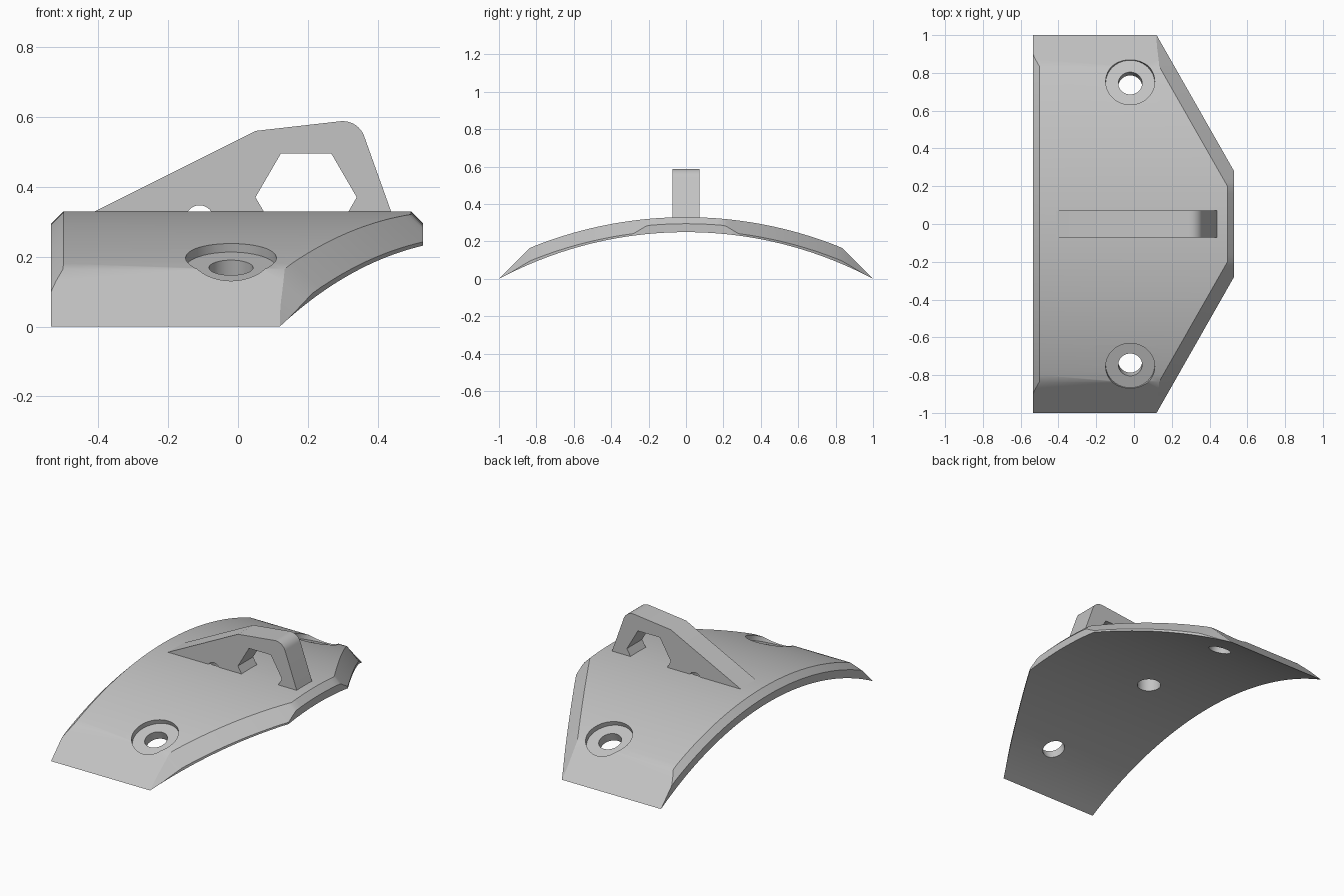
import bpy, bmesh, math
from mathutils import Vector, Matrix

if "Cube" in bpy.data.objects:
    bpy.data.objects.remove(bpy.data.objects["Cube"], do_unlink=True)

grey = bpy.data.materials.new("plain_grey")
grey.use_nodes = True
GREY = (0.55, 0.55, 0.55, 1)
grey.diffuse_color = GREY
grey.node_tree.nodes["Principled BSDF"].inputs["Base Color"].default_value = GREY

CENTRE_Z, R_IN, R_OUT = -1.875, 2.125, 2.205   # common centre of both arcs
BACK_X, FRONT_X = -0.535, 0.53
EDGE, BEVEL = 0.035, 0.07                      # straight and slanted chamfers
NX, NY, REACH = 0.869, 0.495, 0.599            # slanted side: NX*x + NY*|y| = REACH


def make_object(name, bm):
    bmesh.ops.recalc_face_normals(bm, faces=bm.faces)
    mesh = bpy.data.meshes.new(name)
    bm.to_mesh(mesh)
    bm.free()
    obj = bpy.data.objects.new(name, mesh)
    bpy.context.collection.objects.link(obj)
    mesh.materials.append(grey)
    return obj


def prism(name, points, half):
    """Extrude an x-z outline evenly about y = 0."""
    bm = bmesh.new()
    face = bm.faces.new([bm.verts.new((x, -half, z)) for x, z in points])
    out = bmesh.ops.extrude_face_region(bm, geom=[face])
    moved = [v for v in out["geom"] if isinstance(v, bmesh.types.BMVert)]
    bmesh.ops.translate(bm, verts=moved, vec=(0, 2 * half, 0))
    return make_object(name, bm)


def cylinder(name, radius, start, end, axis, base):
    """Cylinder running along axis between two distances from base."""
    bm = bmesh.new()
    axis = Vector(axis).normalized()
    place = Matrix.Translation(Vector(base) + axis * (start + end) / 2)
    turn = axis.to_track_quat("Z", "Y").to_matrix().to_4x4()
    bmesh.ops.create_cone(bm, cap_ends=True, segments=48, radius1=radius,
                          radius2=radius, depth=end - start, matrix=place @ turn)
    return make_object(name, bm)


def cut(obj, cutter, keep=False):
    cutter.hide_render = True
    mod = obj.modifiers.new("cut", "BOOLEAN")
    mod.operation = "DIFFERENCE"
    mod.solver = "EXACT"
    mod.object = cutter
    bpy.context.view_layer.objects.active = obj
    bpy.ops.object.modifier_apply(modifier=mod.name)
    if not keep:
        bpy.data.objects.remove(cutter, do_unlink=True)


def arc(radius, y):
    return CENTRE_Z + math.sqrt(radius * radius - y * y)


def section(y):
    """Cross-section of the curved plate at one y, as x-z points."""
    a = abs(y)
    low = arc(R_IN, y)
    top = min(arc(R_OUT, y), 1 - a)
    trimmed = arc(R_OUT, y) - top
    h = max(0, EDGE - trimmed)
    side_x = (REACH - NY * a) / NX
    if side_x > FRONT_X:
        end_x = FRONT_X
        start_x = min(FRONT_X - EDGE, side_x - BEVEL / NX)
        drop = max(EDGE, BEVEL - (side_x - FRONT_X) * NX)
    else:
        end_x = side_x
        drop = min(max(0, BEVEL - 0.7 * trimmed), top - low)
        start_x = side_x - drop / NX
    return [(BACK_X, low), (BACK_X, top - h), (BACK_X + h, top),
            (start_x, top), (end_x, top - drop), (end_x, low)]


# Curved plate: sections lofted from one tip to the other
half = [i * 0.04 for i in range(1, 21)] + [0.217, 0.835, 0.87, 0.9, 0.93, 0.96, 1]
stations = sorted([-y for y in half] + [0] + half)
bm = bmesh.new()
rings = [[bm.verts.new((x, y, z)) for x, z in section(y)] for y in stations]
for r, s in zip(rings, rings[1:]):
    for i in range(len(r)):
        j = (i + 1) % len(r)
        bm.faces.new((r[i], r[j], s[j], s[i]))
bmesh.ops.remove_doubles(bm, verts=bm.verts, dist=0.0002)
plate = make_object("curved_plate", bm)

# Counterbored screw holes, square to the curve
for side in (-1, 1):
    tilt = side * math.asin(0.755 / R_OUT)
    axis = (0, math.sin(tilt), math.cos(tilt))
    base = (-0.02, 0, CENTRE_Z)
    cut(plate, cylinder("counterbore_cutter", 0.13, R_OUT - 0.03, 2.4, axis, base))
    cut(plate, cylinder("screw_cutter", 0.063, 2.0, 2.4, axis, base))

# Upright fin with a rounded top corner
corner = [(0.30 + 0.065 * math.cos(t), 0.523 + 0.065 * math.sin(t))
          for t in (math.radians(96 - i * 76 / 12) for i in range(13))]
fin = prism("upright_fin", [(-0.51, 0.28), (0.05, 0.56)] + corner + [(0.456, 0.28)], 0.072)

# Six-sided window and small cross hole through the fin
window = [(0.195 + 0.145 * math.cos(math.radians(60 * i)),
           0.37 + 0.144 * math.sin(math.radians(60 * i))) for i in range(6)]
cut(fin, prism("window_cutter", window, 0.3))
cut(fin, cylinder("cross_hole_cutter", 0.04, -0.3, 0.3, (0, 1, 0), (-0.11, 0, 0.307)))

# Blind hole from underneath, through the plate into the fin
blind = cylinder("blind_hole_cutter", 0.066, 0.1, 0.34, (0, 0, 1), (-0.11, 0, 0))
cut(plate, blind, keep=True)
cut(fin, blind)

# Smooth curves, sharp edges
bpy.ops.object.select_all(action="DESELECT")
for obj in (plate, fin):
    obj.select_set(True)
bpy.context.view_layer.objects.active = plate
bpy.ops.object.shade_smooth_by_angle(angle=math.radians(30))
